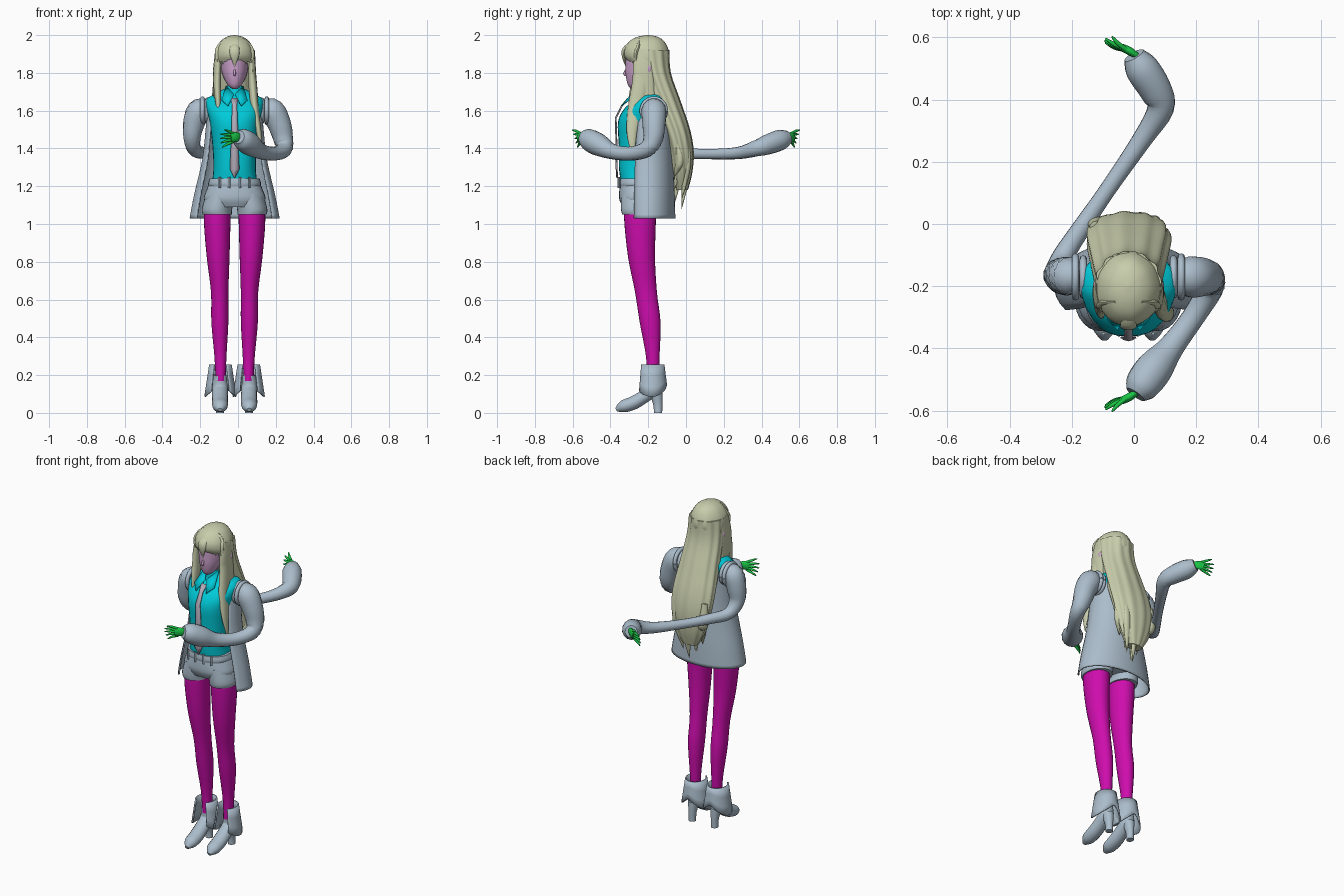
import bpy
import math
from mathutils import Vector

cube = bpy.data.objects.get("Cube")
if cube:
    bpy.data.objects.remove(cube, do_unlink=True)

MID = -.018  # the body's own centre line
SIDES = (("left", 1), ("right", -1))


def material(name, red, green, blue):
    mat = bpy.data.materials.new(name)
    mat.use_nodes = True
    mat.diffuse_color = (red, green, blue, 1)
    mat.node_tree.nodes["Principled BSDF"].inputs["Base Color"].default_value = (red, green, blue, 1)
    return mat


CLOTH = material("pale blue grey", .41, .51, .6)
VEST = material("cyan", 0, .6, .7)
TIGHTS = material("magenta", .62, .004, .42)
HAIR = material("pale straw", .58, .61, .41)
SKIN = material("pink", .6, .36, .6)
GLOVE = material("green", .01, .55, .06)
TIE = material("mauve grey", .46, .42, .5)


def spline(rows, steps=4):
    """Smooth a list of equal-length rows with a Catmull-Rom curve."""
    out = []
    last = len(rows) - 1
    for i in range(last):
        quads = list(zip(rows[max(i - 1, 0)], rows[i], rows[i + 1], rows[min(i + 2, last)]))
        for k in range(steps):
            t = k / steps
            out.append([b + t * (c - a) / 2 + t * t * (a - 2.5 * b + 2 * c - d / 2)
                        + t ** 3 * (3 * (b - c) + d - a) / 2 for a, b, c, d in quads])
    out.append(list(rows[-1]))
    return out


def skin(name, rings, mat, wrap=True, thick=0):
    """Join rings of points into a surface; wrapped ones get end caps."""
    n = len(rings[0])
    verts = [p for ring in rings for p in ring]
    faces = []
    for i in range(len(rings) - 1):
        for j in range(n if wrap else n - 1):
            k = (j + 1) % n
            faces.append((i * n + j, i * n + k, i * n + n + k, i * n + n + j))
    if wrap:
        faces.append(tuple(reversed(range(n))))
        faces.append(tuple(range(len(verts) - n, len(verts))))
    mesh = bpy.data.meshes.new(name)
    mesh.from_pydata(verts, [], faces)
    mesh.materials.append(mat)
    mesh.polygons.foreach_set("use_smooth", [True] * len(faces))
    mesh.set_sharp_from_angle(angle=math.radians(50))
    obj = bpy.data.objects.new(name, mesh)
    bpy.context.collection.objects.link(obj)
    if thick:
        solid = obj.modifiers.new("thickness", "SOLIDIFY")
        solid.thickness = thick
        solid.offset = 0
    return obj


def loft(name, rows, mat, arc=None, power=2, ripple=0, waves=9, count=28, thick=0):
    """Stack level ellipses, rows of (z, x, y, x radius, y radius); arc leaves a gap."""
    start, end = arc or (0, 360)
    rings = []
    for z, x, y, rx, ry in spline(rows):
        ring = []
        for j in range(count):
            a = math.radians(start + (end - start) * j / (count - 1 if arc else count))
            c, s = math.cos(a), math.sin(a)
            grow = 1 + ripple * math.cos(waves * a)
            ring.append((x + grow * rx * math.copysign(abs(c) ** (2 / power), c),
                         y + grow * ry * math.copysign(abs(s) ** (2 / power), s), z))
        rings.append(ring)
    return skin(name, rings, mat, wrap=not arc, thick=thick)


def tube(name, rows, mat, across=(0, 0, 1), flat=1, count=14):
    """Sweep an ellipse along rows of (x, y, z, radius); its wide axis follows across."""
    rows = spline(rows)
    pts = [Vector(r[:3]) for r in rows]
    rings = []
    for i, row in enumerate(rows):
        along = (pts[min(i + 1, len(pts) - 1)] - pts[max(i - 1, 0)]).normalized()
        wide = Vector(across)
        wide = (wide - along * wide.dot(along)).normalized()
        thin = along.cross(wide) * flat
        r = max(row[3], .001)
        rings.append([pts[i] + r * (wide * math.cos(a) + thin * math.sin(a))
                      for a in (math.tau * j / count for j in range(count))])
    return skin(name, rings, mat)


def ball(name, centre, size, mat):
    x, y, z = centre
    rows = []
    for k in range(9):
        a = math.pi * (k / 8 - .5)
        c = max(math.cos(a), .02)
        rows.append((z + size[2] * math.sin(a), x, y, size[0] * c, size[1] * c))
    return loft(name, rows, mat)


# Legs, boots and shorts legs
for side, s in SIDES:
    def at(offset):
        return MID + s * offset

    loft(side + "_leg", [
        (.17, at(.074), -.175, .026, .03), (.3, at(.075), -.176, .032, .036),
        (.48, at(.078), -.19, .045, .055), (.64, at(.079), -.212, .046, .058),
        (.82, at(.087), -.235, .06, .071), (1, at(.092), -.243, .07, .083),
        (1.1, at(.09), -.243, .07, .085)], TIGHTS)
    foot = at(.077)
    tube(side + "_boot_foot", [
        (foot, -.175, .2, .034), (foot, -.17, .13, .041), (foot, -.22, .088, .042),
        (foot, -.28, .052, .043), (foot, -.335, .033, .038), (foot, -.37, .016, .012)],
        CLOTH, across=(1, 0, 0), flat=.85)
    loft(side + "_boot_heel", [(0, foot, -.148, .021, .022), (.05, foot, -.15, .022, .025),
                               (.12, foot, -.165, .034, .04)], CLOTH)
    # Folded cuff, open in front and hanging lowest at the sides
    cuff = []
    for t in (0, .35, .7, 1):
        angles = [math.radians(-55 + 10 * j) for j in range(30)]
        cuff.append([(at(.075) + (.056 + .026 * t) * math.cos(a),
                      -.182 + (.064 + .014 * t) * math.sin(a),
                      .255 - t * (.1 + .07 * abs(math.cos(a)))) for a in angles])
    skin(side + "_boot_cuff", cuff, CLOTH, wrap=False, thick=.008)
    loft(side + "_shorts_leg", [
        (1.05, at(.092), -.238, .077, .1), (1.08, at(.093), -.238, .08, .106),
        (1.16, at(.075), -.235, .077, .108)], CLOTH)

# Shorts and belt
loft("shorts", [(1.09, MID, -.235, .13, .1), (1.13, MID, -.235, .163, .118),
                (1.18, MID, -.235, .15, .118), (1.23, MID, -.235, .128, .112)], CLOTH, power=2.4)
loft("belt", [(1.2, MID, -.235, .137, .12), (1.215, MID, -.235, .14, .123),
              (1.24, MID, -.235, .133, .12)], CLOTH, power=2.4)
for x in (-.08, -.03, .03, .08):
    y = -.362 + abs(x) * .12
    tube("belt_loop", [(MID + x, y, 1.19, .007), (MID + x, y, 1.25, .007)], CLOTH,
         across=(1, 0, 0), flat=.7, count=4)

# Vest, collar and tie
loft("vest", [
    (1.22, MID, -.235, .12, .11), (1.3, MID, -.235, .112, .12), (1.42, MID, -.232, .118, .124),
    (1.54, MID, -.225, .132, .135), (1.61, MID, -.205, .15, .122), (1.66, MID, -.185, .15, .085),
    (1.69, MID, -.185, .1, .065), (1.72, MID, -.19, .045, .045)], VEST, power=2.4)
loft("collar_band", [(1.67, MID, -.2, .06, .06), (1.73, MID, -.2, .048, .05)], VEST)
for side, s in SIDES:
    skin(side + "_collar", [
        [(MID + s * .003, -.29, 1.685), (MID + s * .035, -.34, 1.625)],
        [(MID + s * .045, -.225, 1.73), (MID + s * .068, -.305, 1.655)]],
        VEST, wrap=False, thick=.006)
strip = [(1.665, -.305, .02), (1.625, -.338, .012), (1.56, -.37, .015), (1.42, -.366, .019),
         (1.29, -.365, .025), (1.245, -.362, .002)]
skin("tie", [[(MID - w, y, z), (MID, y - .004, z), (MID + w, y, z)] for z, y, w in strip],
     TIE, wrap=False, thick=.006)

# Open jacket hanging off the shoulders
loft("jacket", [
    (1.03, MID, -.2, .235, .14), (1.15, MID, -.2, .212, .137), (1.34, MID, -.2, .168, .128),
    (1.5, MID, -.195, .15, .12), (1.62, MID, -.185, .14, .108)],
    CLOTH, arc=(-32, 212), thick=.008)

# Sleeves: one reaches forward, the other far back
tube("left_sleeve", [
    (.135, -.17, 1.615, .045), (.18, -.17, 1.6, .066), (.218, -.17, 1.53, .062),
    (.24, -.175, 1.45, .053), (.243, -.21, 1.395, .043), (.19, -.3, 1.372, .037),
    (.12, -.395, 1.385, .042), (.065, -.465, 1.42, .06), (.025, -.52, 1.45, .056),
    (.005, -.548, 1.46, .035)], CLOTH, across=(.3, .3, 1))
tube("right_sleeve", [
    (-.17, -.17, 1.615, .045), (-.21, -.168, 1.6, .062), (-.234, -.165, 1.53, .057),
    (-.243, -.155, 1.45, .045), (-.225, -.1, 1.388, .035), (-.16, 0, 1.375, .03),
    (-.085, .11, 1.37, .027), (.025, .27, 1.375, .032), (.085, .37, 1.4, .043),
    (.07, .43, 1.42, .053), (.025, .5, 1.445, .055), (0, .542, 1.46, .035)],
    CLOTH, across=(.3, .3, 1))
ball("right_elbow_fold", (.09, .385, 1.4), (.032, .03, .04), CLOTH)
for side, s in SIDES:
    for k in range(2):
        x = MID + s * (.145 + .025 * k)
        size = .058 + .006 * k
        loop = [(x, -.17 + size * math.cos(a), 1.6 + size * math.sin(a), .012)
                for a in (math.tau * j / 12 for j in range(13))]
        tube(side + "_sleeve_rim", loop, CLOTH, across=(1, 0, 0), count=8)

# Gloved hands with spread fingers
for side, s in (("left", -1), ("right", 1)):
    tube(side + "_palm", [(.01, s * .54, 1.46, .02), (-.015, s * .556, 1.46, .027),
                          (-.04, s * .568, 1.457, .024)], GLOVE, flat=.5)
    for k in range(5):
        drop = (k - 2) * .011
        reach = (.6, .95, 1, .95, .8)[k]
        tube(side + "_finger", [
            (-.025, s * .56, 1.458 - drop, .008),
            (-.035 - .03 * reach, s * (.582 - .004 * k), 1.457 - 1.6 * drop, .007),
            (-.035 - .06 * reach, s * (.603 - .007 * k), 1.452 - 2.1 * drop, .003)],
            GLOVE, count=8)

# Head, neck and ears
loft("neck", [(1.66, MID, -.2, .04, .042), (1.78, MID, -.21, .038, .042)], SKIN)
loft("face", [
    (1.715, MID, -.27, .012, .02), (1.735, MID, -.262, .036, .045), (1.78, MID, -.235, .06, .083),
    (1.83, MID, -.22, .072, .1), (1.9, MID, -.21, .075, .105), (1.95, MID, -.21, .05, .07)], SKIN)
tube("nose", [(MID, -.312, 1.825, .004), (MID, -.326, 1.795, .007), (MID, -.312, 1.785, .003)],
     SKIN, across=(1, 0, 0), count=8)
for side, s in SIDES:
    ball(side + "_ear", (MID + s * .1, -.195, 1.82), (.014, .014, .026), SKIN)

# Hair: crown, long back, fringe and side locks
loft("hair_crown", [
    (1.86, MID, -.2, .108, .108), (1.89, MID, -.207, .108, .12), (1.93, MID, -.21, .099, .115),
    (1.97, MID, -.207, .073, .089), (1.992, MID, -.203, .04, .05), (2, MID, -.2, .004, .005)],
    HAIR, ripple=.01)
loft("hair_back", [
    (1.92, MID, -.185, .103, .095), (1.8, MID, -.165, .11, .083), (1.65, MID, -.11, .122, .08),
    (1.5, MID, -.052, .134, .072), (1.38, MID, -.024, .126, .064), (1.27, MID, -.018, .098, .05),
    (1.18, MID, -.02, .05, .03)], HAIR, ripple=.035, waves=11, count=66)
for k in range(8):
    x = (k - 3.5) * .03
    end = (1.26, 1.17, 1.22, 1.1, 1.08, 1.18, 1.13, 1.25)[k]
    y = -.005 - .04 * (k % 2)
    tube("hair_tip", [(MID + x, y, 1.46, .02), (MID + x, y + .012, 1.34, .029),
                      (MID + x * .85, y, (1.34 + end) / 2, .022),
                      (MID + x * .7, y - .018, end, .001)],
         HAIR, across=(1, .3, 0), flat=.7)
for k in range(7):
    x = (k - 3) * .027
    low = (1.78, 1.845, 1.87, 1.835, 1.87, 1.845, 1.78)[k]
    y = -.33 + abs(x) * .8
    tube("fringe_lock", [(MID + x * .4, -.25, 1.972, .018), (MID + x * .85, y + .012, 1.935, .025),
                         (MID + x, y, 1.893, .024), (MID + x * 1.08, y + .01, low, .002)],
         HAIR, across=(1, 0, 0), flat=.45)
for side, s in SIDES:
    tube(side + "_temple_hair", [
        (MID + s * .088, -.21, 1.92, .05), (MID + s * .096, -.222, 1.82, .058),
        (MID + s * .1, -.215, 1.72, .05), (MID + s * .1, -.19, 1.6, .035),
        (MID + s * .1, -.18, 1.52, .004)], HAIR, across=(0, 1, 0), flat=.3)
tube("right_side_lock", [
    (-.104, -.25, 1.86, .03), (-.11, -.25, 1.75, .04), (-.106, -.275, 1.65, .03),
    (-.1, -.3, 1.53, .002)], HAIR, across=(0, 1, 0), flat=.5)
tube("left_side_lock", [
    (.07, -.25, 1.86, .03), (.077, -.24, 1.75, .045), (.088, -.265, 1.62, .042),
    (.108, -.285, 1.5, .03), (.12, -.285, 1.42, .018), (.126, -.28, 1.34, .002)],
    HAIR, across=(0, 1, 0), flat=.5)
